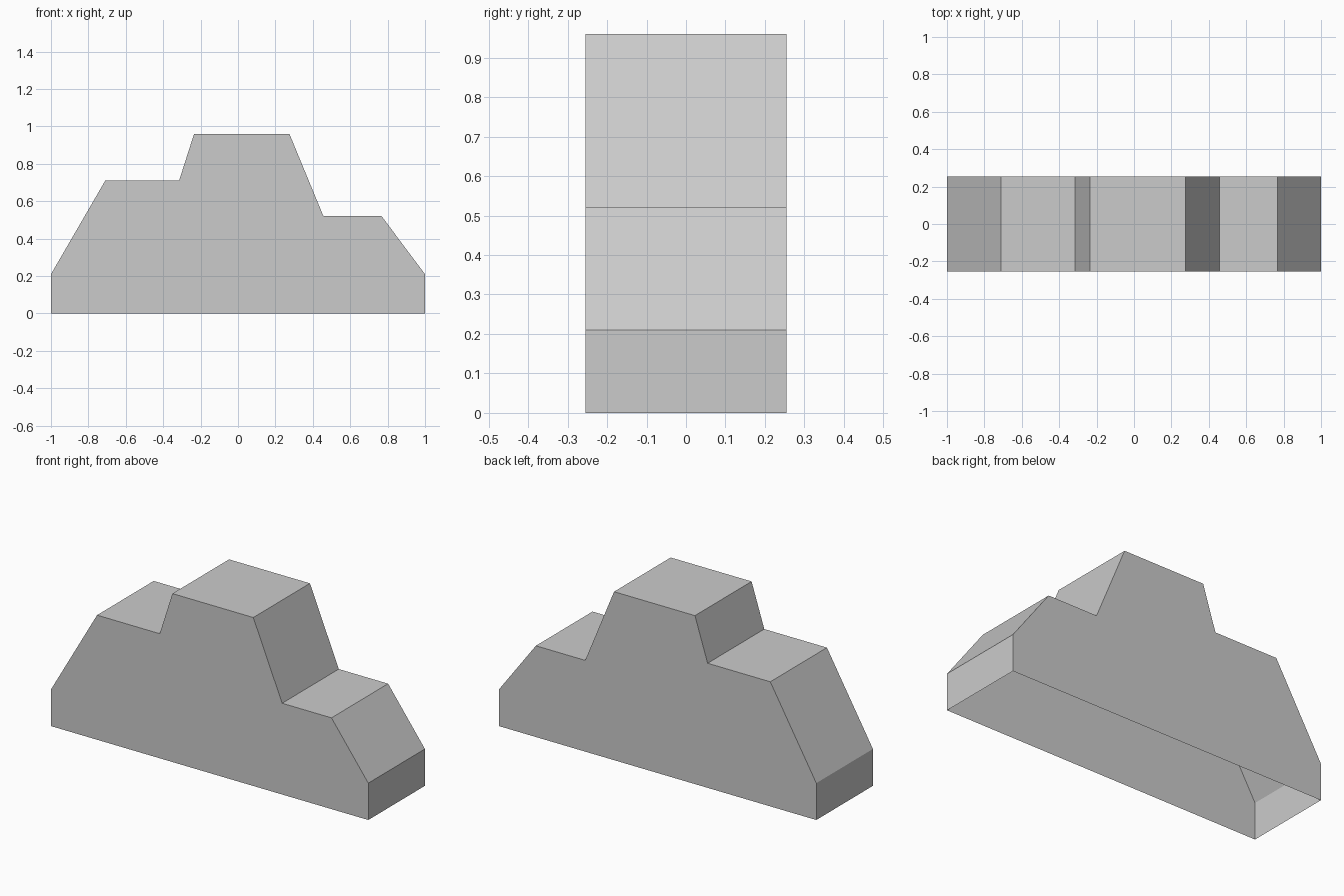
import bpy
import bmesh

old = bpy.data.objects.get("Cube")
if old:
    bpy.data.objects.remove(old, do_unlink=True)

# Single plain grey
grey = bpy.data.materials.new("plain grey")
grey.use_nodes = True
colour = (0.6, 0.6, 0.6, 1)
grey.diffuse_color = colour
grey.node_tree.nodes["Principled BSDF"].inputs["Base Color"].default_value = colour

# Side profile of the body (x, z), from one bottom corner over the roof to the other
profile = [(-1, 0), (-1, 0.21), (-0.71, 0.71), (-0.315, 0.71), (-0.235, 0.96),
           (0.275, 0.96), (0.457, 0.52), (0.768, 0.52), (1, 0.21), (1, 0)]
half_width = 0.255

# Hollow shell: two side walls joined by a strip of panels, open underneath
bm = bmesh.new()
front = [bm.verts.new((x, -half_width, z)) for x, z in profile]
back = [bm.verts.new((x, half_width, z)) for x, z in profile]
bm.faces.new(front[::-1])
bm.faces.new(back)
for i in range(len(profile) - 1):
    bm.faces.new((front[i], front[i + 1], back[i + 1], back[i]))

mesh = bpy.data.meshes.new("body_shell")
bm.to_mesh(mesh)
bm.free()
mesh.materials.append(grey)
body = bpy.data.objects.new("body_shell", mesh)
bpy.context.collection.objects.link(body)
